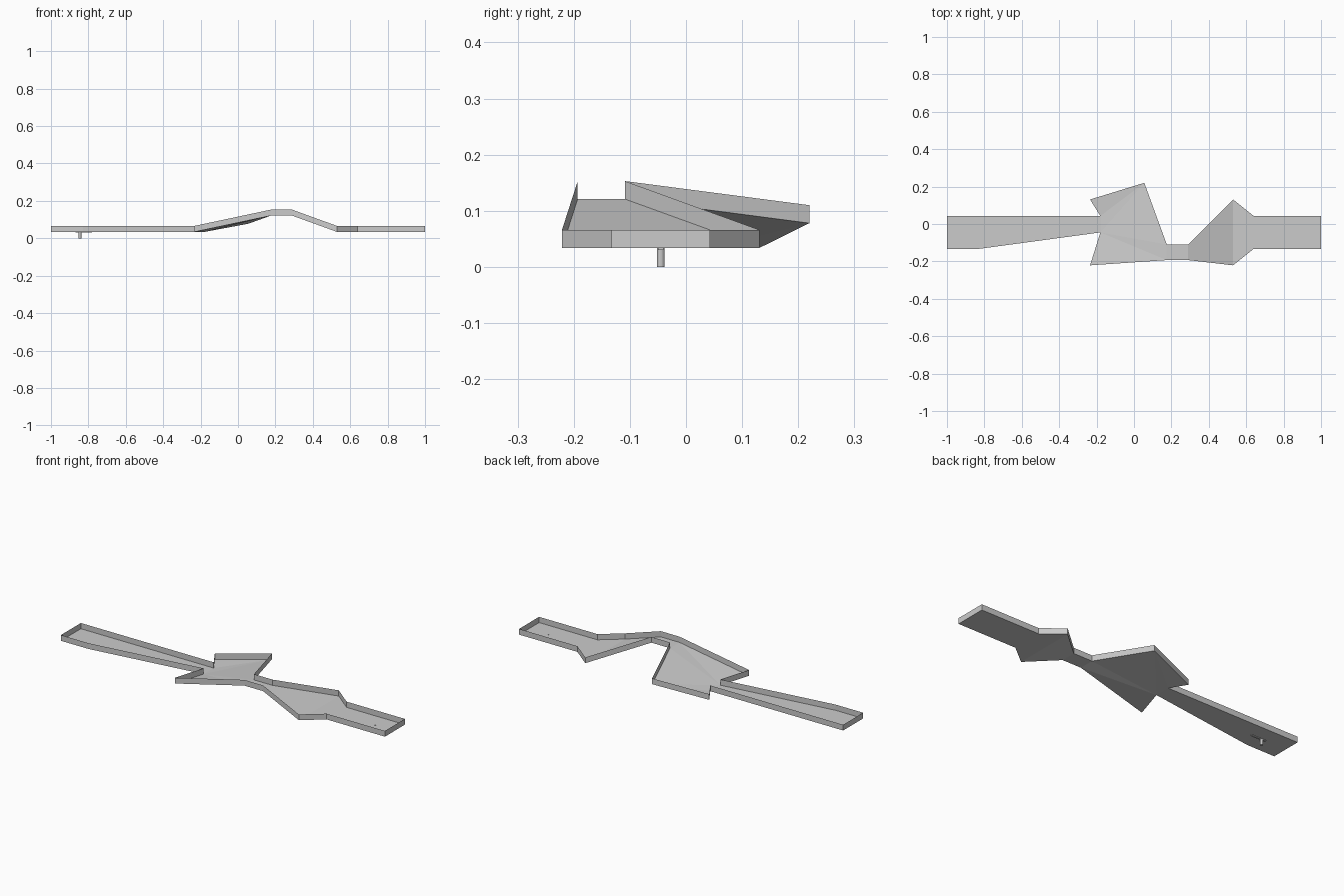
import bpy, bmesh
from mathutils import Matrix

if "Cube" in bpy.data.objects:
    bpy.data.objects.remove(bpy.data.objects["Cube"])

LOW, HIGH, RIM = 0.034, 0.121, 0.032

# Outline of the lane, clockwise seen from above (x, y, floor height)
outline = [
    (-1, .043, LOW), (-.18, .043, LOW), (-.235, .131, LOW), (.055, .22, .078),
    (.175, -.109, HIGH), (.29, -.109, HIGH), (.53, .131, LOW), (.64, .043, LOW),
    (1, .043, LOW), (1, -.133, LOW), (.64, -.133, LOW), (.53, -.221, LOW),
    (.29, -.193, HIGH), (.175, -.193, HIGH), (-.235, -.221, LOW),
    (-.18, -.045, LOW), (-.83, -.133, LOW), (-1, -.133, LOW)]

# Floor pieces: flats and ramps, as outline corner numbers
floor_faces = [
    (0, 1, 15, 16, 17), (1, 2, 3), (1, 3, 15), (3, 4, 15), (4, 13, 15),
    (13, 14, 15), (4, 5, 12, 13), (5, 6, 11, 12), (6, 7, 10, 11), (7, 8, 9, 10)]


def add_mesh(name, verts, faces):
    me = bpy.data.meshes.new(name)
    me.from_pydata(verts, [], faces)
    ob = bpy.data.objects.new(name, me)
    bpy.context.collection.objects.link(ob)
    return ob


def add_cylinder(name, loc, radius, depth, sides=12):
    bm = bmesh.new()
    bmesh.ops.create_cone(bm, cap_ends=True, segments=sides, radius1=radius,
                          radius2=radius, depth=depth,
                          matrix=Matrix.Translation(loc))
    ob = add_mesh(name, [], [])
    bm.to_mesh(ob.data)
    bm.free()
    return ob


# Lane floor (reversed so that it faces up)
add_mesh("lane_floor", outline, [f[::-1] for f in floor_faces])

# Thin border wall following the outline
n = len(outline)
tops = [(x, y, z + RIM) for x, y, z in outline]
add_mesh("border_wall", outline + tops,
         [(i, (i + 1) % n, n + (i + 1) % n, n + i) for i in range(n)])

# Peg under the start, with its short mounting strip
add_cylinder("start_peg", (-.845, -.045, LOW / 2), .007, LOW)
bm = bmesh.new()
bmesh.ops.create_cube(bm, size=1, matrix=Matrix.Translation((-.825, -.045, LOW - .002))
                      @ Matrix.Diagonal((.09, .01, .004, 1)))
strip = add_mesh("peg_strip", [], [])
bm.to_mesh(strip.data)
bm.free()

# Small target disc at the far end
add_cylinder("target_disc", (.88, -.045, LOW + .0005), .006, .001)
